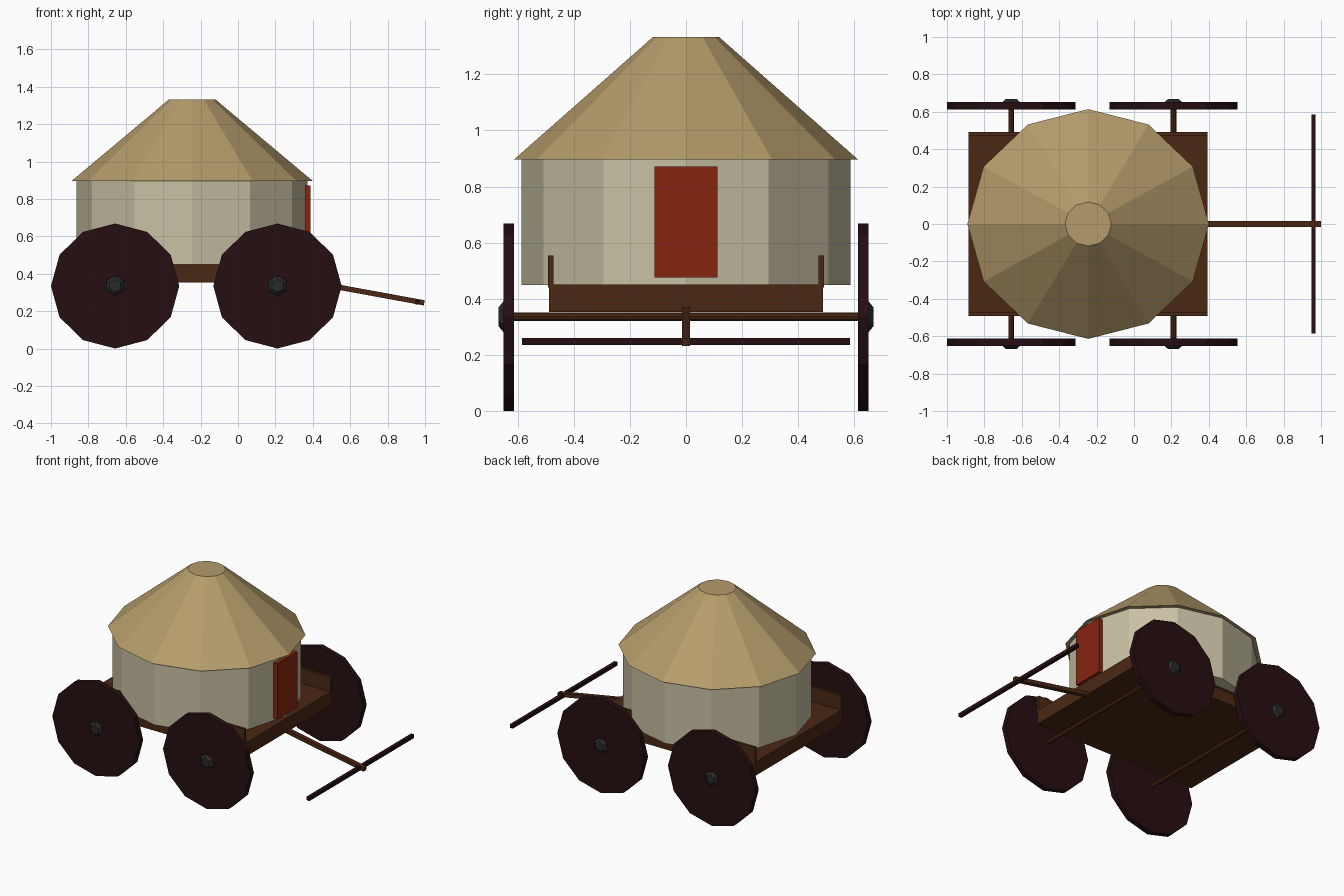
import bpy, bmesh, math
from mathutils import Matrix, Vector

if "Cube" in bpy.data.objects:
    bpy.data.objects.remove(bpy.data.objects["Cube"])


def material(name, rgb):
    m = bpy.data.materials.new(name)
    m.diffuse_color = (*rgb, 1)
    m.use_nodes = True
    m.node_tree.nodes["Principled BSDF"].inputs["Base Color"].default_value = m.diffuse_color
    return m


THATCH = material("straw thatch", (0.46, 0.33, 0.147))
WALL = material("pale plaster", (0.58, 0.53, 0.37))
RED = material("red paint", (0.24, 0.018, 0.005))
WOOD = material("brown wood", (0.07, 0.021, 0.007))
DARK = material("dark wood", (0.019, 0.0045, 0.0055))
IRON = material("black iron", (0.022, 0.024, 0.024))


def finish(name, bm, mat):
    mesh = bpy.data.meshes.new(name)
    bmesh.ops.recalc_face_normals(bm, faces=bm.faces)
    bm.to_mesh(mesh)
    bm.free()
    mesh.materials.append(mat)
    obj = bpy.data.objects.new(name, mesh)
    bpy.context.collection.objects.link(obj)
    return obj


def box(name, lo, hi, mat):
    lo, hi = Vector(lo), Vector(hi)
    bm = bmesh.new()
    bmesh.ops.create_cube(bm, size=1, matrix=Matrix.Translation((lo + hi) / 2)
                          @ Matrix.Diagonal((*(hi - lo), 1)))
    return finish(name, bm, mat)


def prism(name, center, r1, r2, depth, sides, mat, turn=0, stretch=(1, 1)):
    """Tapered prism along z, stretched in x/y, then turned about x."""
    bm = bmesh.new()
    bmesh.ops.create_cone(bm, cap_ends=True, segments=sides, radius1=r1, radius2=r2, depth=depth,
                          matrix=Matrix.Translation(center) @ Matrix.Rotation(turn, 4, 'X')
                          @ Matrix.Diagonal((*stretch, 1, 1)))
    return finish(name, bm, mat)


# Hut: walls, roof and door
CX = -0.245
prism("hut_wall", (CX, 0, 0.673), 0.587, 0.587, 0.446, 12, WALL, stretch=(1.052, 1))
prism("thatched_roof", (CX, 0, 1.114), 0.614, 0.118, 0.437, 12, THATCH, stretch=(1.052, 1))
box("door", (0.358, -0.113, 0.475), (0.388, 0.113, 0.872), RED)

# Cart bed with side boards
box("cart_bed", (-0.885, -0.488, 0.353), (0.394, 0.488, 0.451), WOOD)
for side, label in ((-1, "front"), (1, "back")):
    ys = sorted((side * 0.473, side * 0.492))
    box(f"{label}_side_board", (-0.885, ys[0], 0.44), (0.394, ys[1], 0.555), WOOD)

# Axles, wheels and hubs
QUARTER = math.pi / 2
for x, end in ((-0.657, "rear"), (0.211, "lead")):
    prism(f"{end}_axle", (x, 0, 0.336), 0.015, 0.015, 1.24, 8, WOOD, turn=QUARTER)
    for side, label in ((-1, "front"), (1, "back")):
        turn = -side * QUARTER
        prism(f"{end}_{label}_wheel", (x, side * 0.632, 0.335), 0.334, 0.334, 0.038, 12,
              DARK, turn, (1.027, 1))
        prism(f"{end}_{label}_hub", (x, side * 0.658, 0.336), 0.058, 0.034, 0.02, 6, IRON, turn)

# Draw pole sloping down from the bed, with its cross bar
a, b = Vector((0.37, 0, 0.359)), Vector((0.996, 0, 0.245))
pole = box("draw_pole", (-(b - a).length / 2, -0.015, -0.014), ((b - a).length / 2, 0.015, 0.014), WOOD)
pole.data.transform(Matrix.Translation((a + b) / 2)
                    @ Matrix.Rotation(math.atan2(a.z - b.z, b.x - a.x), 4, 'Y'))
box("cross_bar", (0.948, -0.585, 0.235), (0.971, 0.585, 0.261), DARK)
